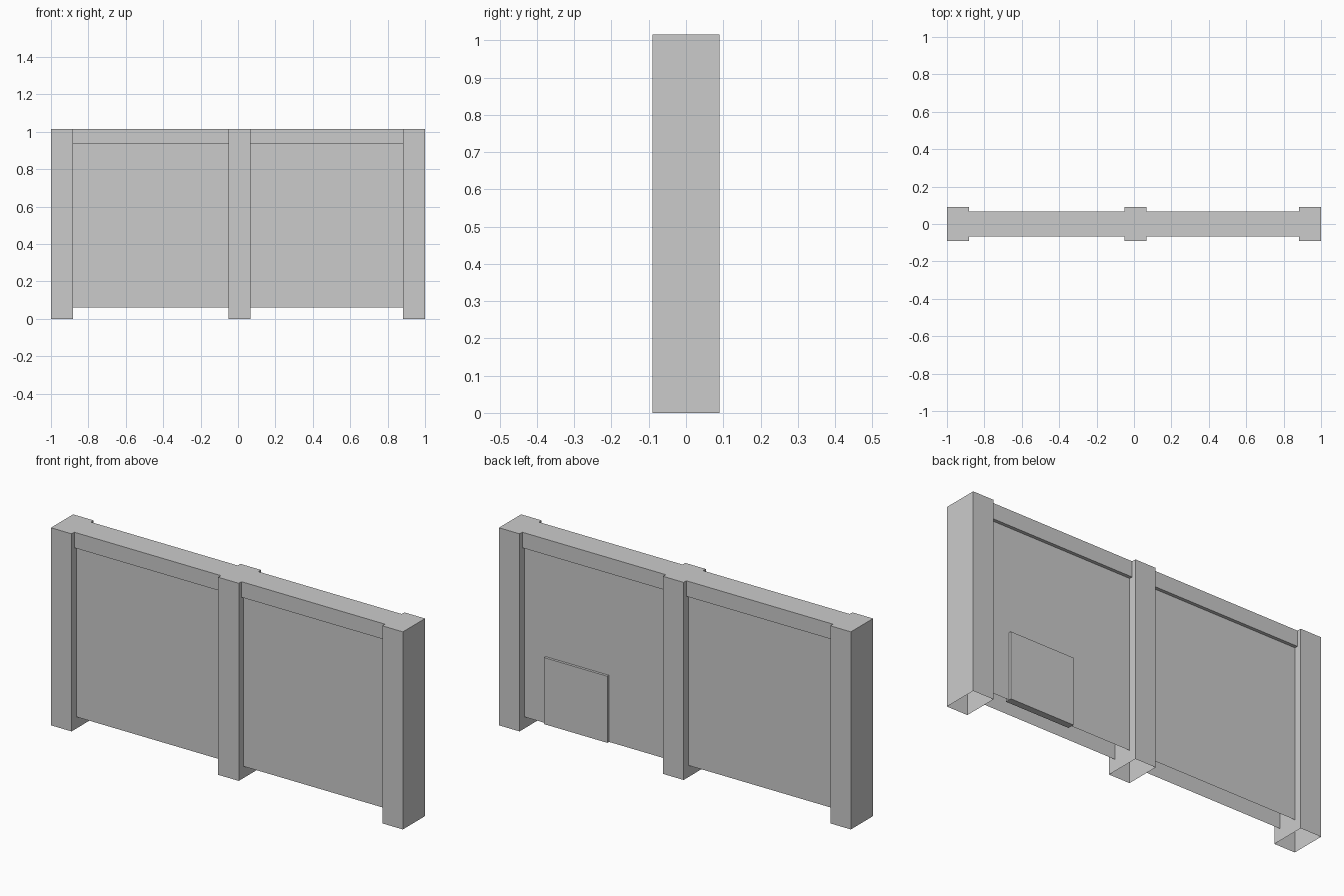
import bpy, bmesh

if "Cube" in bpy.data.objects:
    bpy.data.objects.remove(bpy.data.objects["Cube"])

HEIGHT = 1.015
POST_W = 0.117
POST_X = (-0.9415, 0.009, 0.9415)


def finish(name, bm):
    bmesh.ops.recalc_face_normals(bm, faces=bm.faces[:])
    mesh = bpy.data.meshes.new(name)
    bm.to_mesh(mesh)
    bm.free()
    obj = bpy.data.objects.new(name, mesh)
    bpy.context.collection.objects.link(obj)
    return obj


def box(name, x, y, z, open_bottom=False):
    bm = bmesh.new()
    bmesh.ops.create_cube(bm, size=1)
    for v in bm.verts:
        for i, (lo, hi) in enumerate((x, y, z)):
            v.co[i] = hi if v.co[i] > 0 else lo
    bm.normal_update()
    if open_bottom:
        under = [f for f in bm.faces if f.normal.z < -0.9]
        bmesh.ops.delete(bm, geom=under, context='FACES_ONLY')
    return finish(name, bm)


def extrude_along_x(name, profile, x0, x1):
    bm = bmesh.new()
    verts = [bm.verts.new((x0, y, z)) for y, z in profile]
    edges = [bm.edges.new(pair) for pair in zip(verts, verts[1:])]
    new = bmesh.ops.extrude_edge_only(bm, edges=edges)["geom"]
    moved = [g for g in new if isinstance(g, bmesh.types.BMVert)]
    bmesh.ops.translate(bm, verts=moved, vec=(x1 - x0, 0, 0))
    # outward normals on an open shell: check the top face
    obj = finish(name, bm)
    top = max(obj.data.polygons, key=lambda p: p.center.z)
    if top.normal.z < 0:
        obj.data.flip_normals()
    return obj


# Posts, hollow underneath
for i, cx in enumerate(POST_X):
    box(f"post_{i + 1}", (cx - POST_W / 2, cx + POST_W / 2),
        (-0.09, 0.09), (0, HEIGHT), open_bottom=True)

# Wall panels with a projecting top rail, open underneath
half = [(0.051, 0.06), (0.051, 0.935), (0.068, 0.935), (0.068, HEIGHT)]
profile = [(-y, z) for y, z in half] + half[::-1]
for i, (a, b) in enumerate(zip(POST_X, POST_X[1:])):
    extrude_along_x(f"wall_panel_{i + 1}", profile,
                    a + POST_W / 2, b - POST_W / 2)

# Small hatch low on the back
box("hatch", (0.402, 0.762), (0.03, 0.064), (0.06, 0.402))
